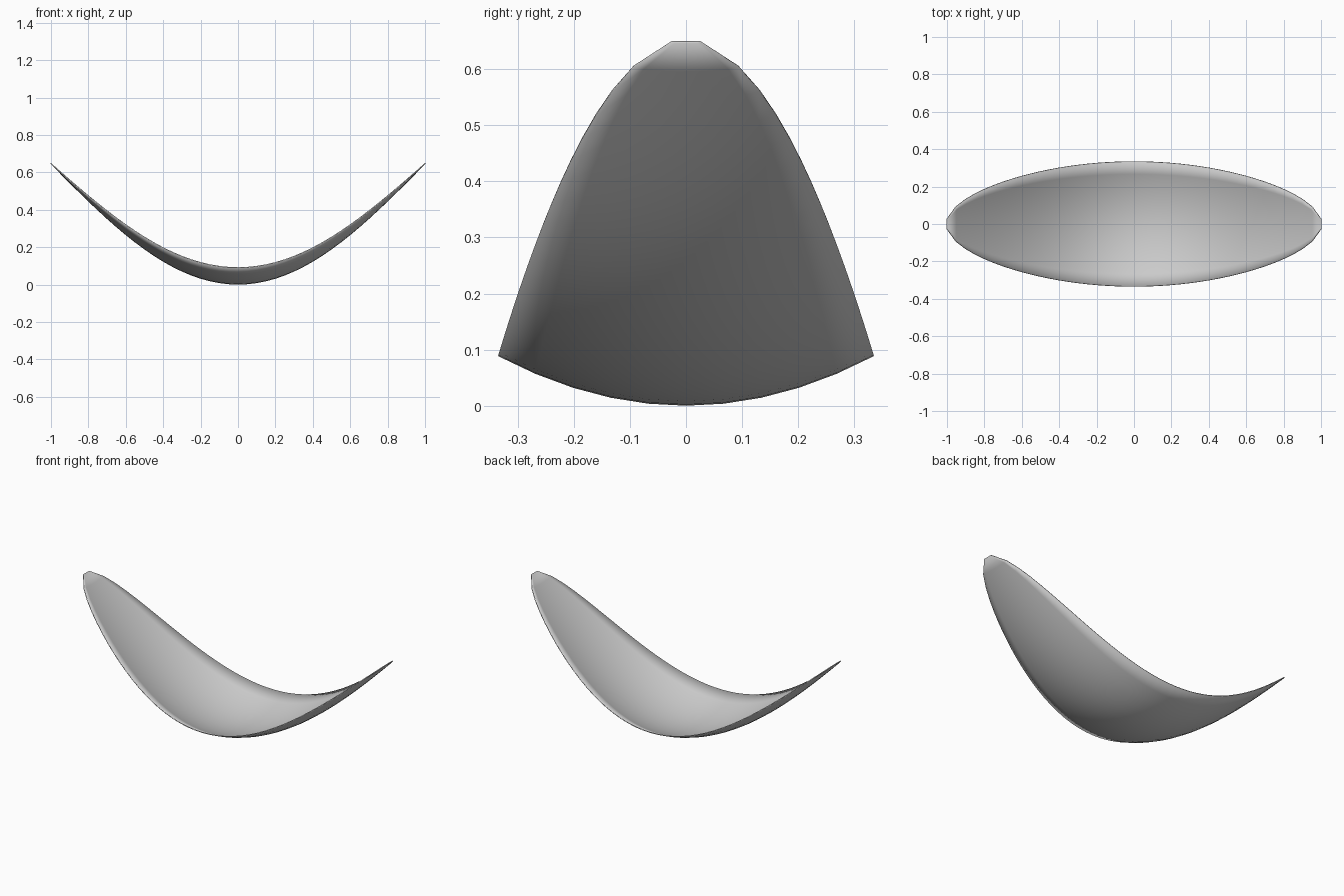
import bpy, bmesh, math

if "Cube" in bpy.data.objects:
    bpy.data.objects.remove(bpy.data.objects["Cube"])

NX, NY = 40, 10          # segments along the length and across
HALF_W, RISE, CUP, THICK = 0.333, 0.645, 0.088, 0.005


def surface_point(x, v):
    """Point on the curved leaf: x along the length, v from -1 to 1 across."""
    c = max(0.0, math.cos(math.pi * x / 2))
    y = v * max(0.025, HALF_W * math.sqrt(c))
    z = RISE * (1 - c) + CUP * (y / HALF_W) ** 2 + THICK
    return x, y, z


# Curved leaf sheet
bm = bmesh.new()
rows = [[bm.verts.new(surface_point(-1 + 2 * i / NX, -1 + 2 * j / NY))
         for j in range(NY + 1)] for i in range(NX + 1)]
for a, b in zip(rows, rows[1:]):
    for j in range(NY):
        bm.faces.new((a[j], b[j], b[j + 1], a[j + 1])).smooth = True
mesh = bpy.data.meshes.new("curved_leaf")
bm.to_mesh(mesh)
bm.free()
leaf = bpy.data.objects.new("curved_leaf", mesh)
bpy.context.collection.objects.link(leaf)

# Thin shell, rounded shading at the rim
solid = leaf.modifiers.new("thickness", 'SOLIDIFY')
solid.thickness = THICK
solid.offset = -1
